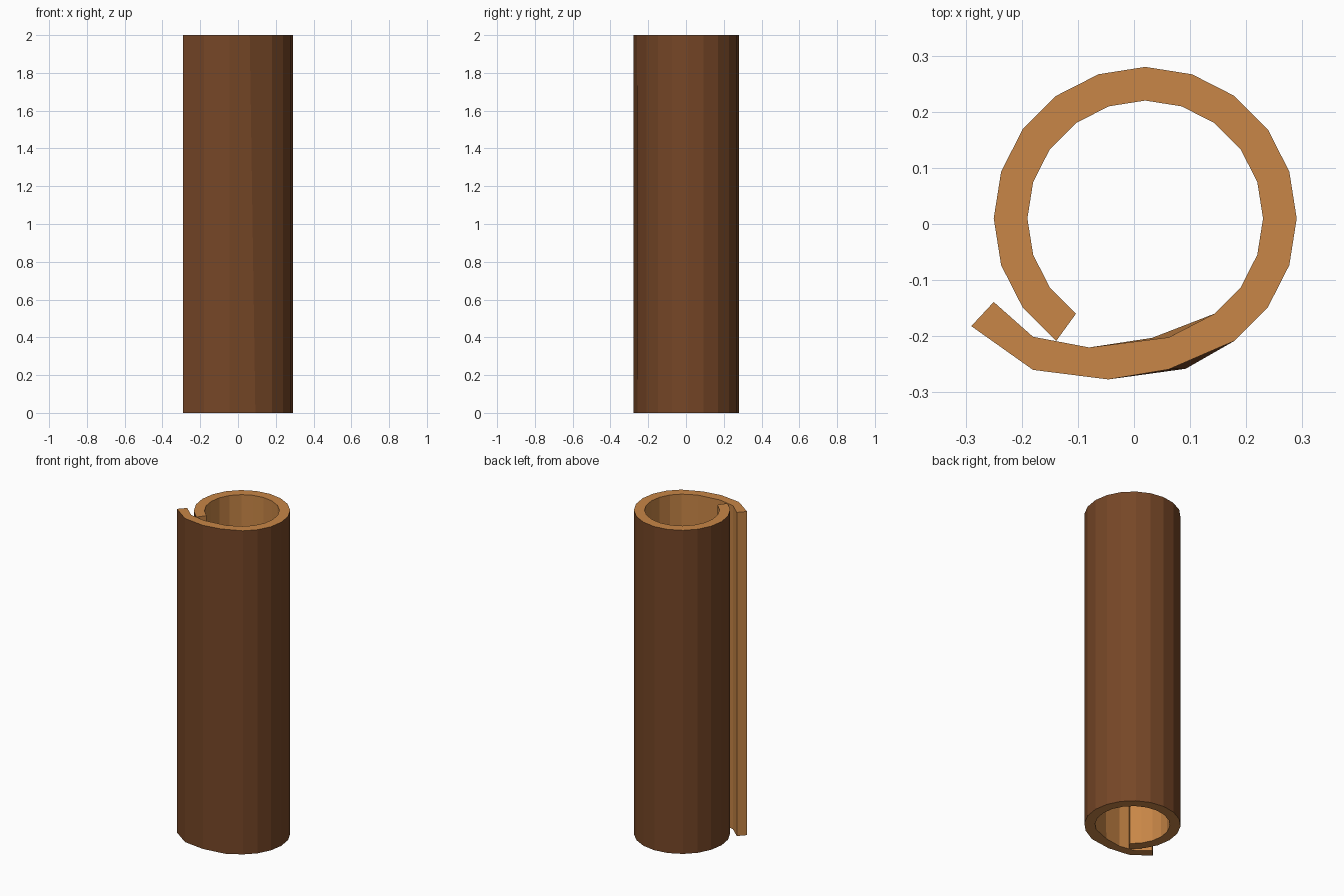
import bpy, bmesh, math

cube = bpy.data.objects.get("Cube")
if cube:
    bpy.data.objects.remove(cube, do_unlink=True)

HEIGHT = 2.0
CENTRE = (0.02, 0.01)
OUTER_R, INNER_R = 0.27, 0.21


def make_material(name, colour):
    mat = bpy.data.materials.new(name)
    mat.use_nodes = True
    mat.diffuse_color = (*colour, 1)
    mat.node_tree.nodes["Principled BSDF"].inputs["Base Color"].default_value = (*colour, 1)
    return mat


def arc(radius):
    """Main curl, running clockwise from the tucked-in edge."""
    angles = [math.radians(234 - 18 * i) for i in range(17)]
    return [(CENTRE[0] + radius * math.cos(a), CENTRE[1] + radius * math.sin(a)) for a in angles]


def wall_line(radius, flap):
    return arc(radius) + flap


# Loose flap that overlaps the tucked-in edge; its first point leans along the height
outer_flap = [(-0.046, -0.277), (-0.18, -0.26), (-0.29, -0.182)]
inner_flap = [(-0.08, -0.22), (-0.18, -0.201), (-0.25, -0.139)]
outer_low = wall_line(OUTER_R, [(0.092, -0.258)] + outer_flap)
outer_high = wall_line(OUTER_R, [(0.062, -0.259)] + outer_flap)
inner_low = wall_line(INNER_R, [(0.032, -0.203)] + inner_flap)
inner_high = wall_line(INNER_R, [(0.062, -0.202)] + inner_flap)

# Rolled sheet: four long rails joined into outer skin, inner skin and rims
bm = bmesh.new()


def rail(points, z):
    return [bm.verts.new((x, y, z)) for x, y in points]


ol, oh = rail(outer_low, 0), rail(outer_high, HEIGHT)
il, ih = rail(inner_low, 0), rail(inner_high, HEIGHT)
BARK, WOOD = 0, 1


def strip(a, b, material):
    for i in range(len(a) - 1):
        bm.faces.new((a[i], a[i + 1], b[i + 1], b[i])).material_index = material


strip(ol, oh, BARK)
strip(oh, ih, WOOD)
strip(ih, il, WOOD)
strip(il, ol, WOOD)

# Cut edges at both ends of the sheet
for i in (0, -1):
    bm.faces.new((ol[i], oh[i], ih[i], il[i])).material_index = WOOD

bmesh.ops.recalc_face_normals(bm, faces=bm.faces)
mesh = bpy.data.meshes.new("rolled_bark")
bm.to_mesh(mesh)
bm.free()
mesh.materials.append(make_material("dark bark brown", (0.18, 0.062, 0.02)))
mesh.materials.append(make_material("light wood tan", (0.58, 0.24, 0.063)))
bpy.context.collection.objects.link(bpy.data.objects.new("rolled_bark", mesh))
